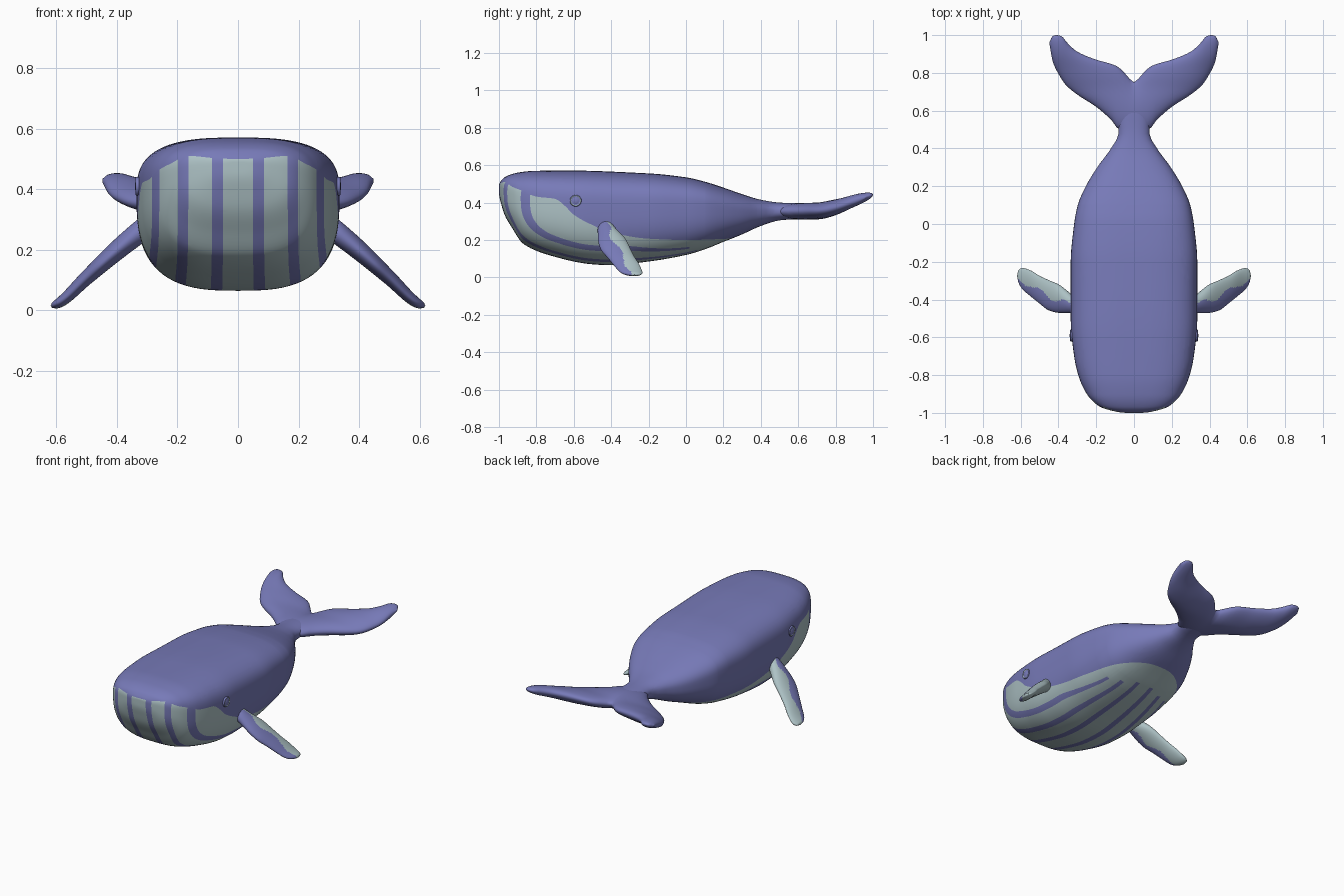
import bpy, bmesh, math
from math import sin, cos, pi, sqrt

if "Cube" in bpy.data.objects:
    bpy.data.objects.remove(bpy.data.objects["Cube"])


def material(name, rgb):
    m = bpy.data.materials.new(name)
    m.diffuse_color = (*rgb, 1)
    m.use_nodes = True
    m.node_tree.nodes["Principled BSDF"].inputs["Base Color"].default_value = m.diffuse_color
    return m


BLUE = material("violet_blue_skin", (0.185, 0.195, 0.48))
PALE = material("pale_grey_belly", (0.42, 0.54, 0.56))


def curve(pts, warp=lambda v: v):
    """Smooth interpolation through (position, value) points."""
    k = [(warp(a), b) for a, b in pts]
    n = len(k)
    sl = [(k[i + 1][1] - k[i][1]) / (k[i + 1][0] - k[i][0]) for i in range(n - 1)]
    # limited tangents, so the curve never overshoots its points
    tan = [sl[0]] + [0 if a * b <= 0 else 2 * a * b / (a + b)
                     for a, b in zip(sl, sl[1:])] + [sl[-1]]

    def f(v):
        v = min(max(warp(v), k[0][0]), k[-1][0])
        i = 0
        while i < n - 2 and v > k[i + 1][0]:
            i += 1
        h = k[i + 1][0] - k[i][0]
        t = (v - k[i][0]) / h
        return (k[i][1] * (1 + 2 * t) * (1 - t) ** 2 + k[i + 1][1] * t * t * (3 - 2 * t)
                + h * t * (1 - t) * (tan[i] * (1 - t) - tan[i + 1] * t))
    return f


def loft(rings):
    """Closed skin through a list of equal-length rings."""
    bm = bmesh.new()
    vs = [[bm.verts.new(p) for p in r] for r in rings]
    n = len(vs[0])
    for a, b in zip(vs, vs[1:]):
        for i in range(n):
            j = (i + 1) % n
            bm.faces.new((a[i], a[j], b[j], b[i]))
    bm.faces.new(vs[0])
    bm.faces.new(vs[-1])
    bmesh.ops.recalc_face_normals(bm, faces=bm.faces)
    return bm


def finish(bm, name):
    for f in bm.faces:
        f.smooth = True
    me = bpy.data.meshes.new(name)
    bm.to_mesh(me)
    bm.free()
    me.materials.append(BLUE)
    me.materials.append(PALE)
    ob = bpy.data.objects.new(name, me)
    bpy.context.collection.objects.link(ob)
    return ob


# Body profiles along y: half width, top and bottom
root = lambda y: sqrt(max(y + 1, 0))
width = curve([(-1, .03), (-.99, .11), (-.97, .175), (-.95, .205), (-.9, .25), (-.8, .295),
               (-.7, .317), (-.5, .335), (-.2, .335), (0, .317), (.1, .298), (.2, .255),
               (.3, .195), (.4, .122), (.48, .082), (.55, .085), (.65, .085), (.72, .04)], root)
top = curve([(-1, .49), (-.99, .515), (-.97, .535), (-.9, .56), (-.8, .57), (-.6, .571),
             (-.2, .556), (0, .535), (.1, .512), (.2, .48), (.3, .445), (.4, .415),
             (.5, .40), (.62, .395), (.72, .38)], root)
bottom = curve([(-1, .46), (-.99, .40), (-.97, .335), (-.93, .265), (-.87, .18), (-.7, .11),
                (-.5, .07), (-.4, .065), (-.2, .085), (0, .12), (.1, .15), (.2, .19),
                (.3, .23), (.4, .275), (.5, .305), (.62, .315), (.72, .34)], root)


def body_point(y, a):
    w, t, b = width(y), top(y), bottom(y)
    k = min(max((y - .1) / .4, 0), 1)
    zc = b + (.63 - .13 * k) * (t - b)
    e = 2 / (2.9 - .7 * k)
    c, s = cos(a), sin(a)
    h = t - zc if s > 0 else zc - b
    return (w * math.copysign(abs(c) ** e, c), y, zc + h * math.copysign(abs(s) ** e, s))


N, M = 80, 96
bm = loft([[body_point(-1 + (i / M * sqrt(1.72)) ** 2, 2 * pi * j / N) for j in range(N)]
           for i in range(M + 1)])

# Belly grooves: cut along the stripe edges, then along the upper belly line
spread = curve([(-1, .95), (-.8, .97), (-.5, 1), (-.35, 1), (-.2, .935), (0, .78), (.2, .64), (.35, .5)])
belly = curve([(-1, .50), (-.97, .51), (-.93, .485), (-.88, .465), (-.8, .432), (-.7, .42),
               (-.65, .385), (-.6, .335), (-.5, .28), (-.4, .24), (-.2, .207), (0, .20), (.3, .21)])
GROOVES = [(.052, .09, .1), (.172, .207, .06), (.27, .293, .02)]


def cut(co, no):
    bmesh.ops.bisect_plane(bm, geom=bm.verts[:] + bm.edges[:] + bm.faces[:],
                           dist=1e-5, plane_co=co, plane_no=no)


for v in bm.verts:
    v.co.x /= spread(v.co.y)
for lo, hi, end in GROOVES:
    for x in (lo, hi, -lo, -hi):
        cut((x, 0, 0), (1, 0, 0))
    cut((0, end, 0), (0, 1, 0))
for v in bm.verts:
    v.co.x *= spread(v.co.y)
    v.co.z -= belly(v.co.y)
cut((0, 0, 0), (0, 0, 1))
for v in bm.verts:
    v.co.z += belly(v.co.y)
for f in bm.faces:
    c = f.calc_center_median()
    u = abs(c.x) / spread(c.y)
    groove = any(lo < u < hi and c.y < end for lo, hi, end in GROOVES)
    f.material_index = int(c.z < belly(c.y) and c.y < .3 and not groove)
finish(bm, "body")

# Tail flukes: one span from tip to tip
lead = curve([(0, .47), (.08, .50), (.12, .55), (.2, .62), (.3, .685), (.36, .735),
              (.40, .795), (.43, .86), (.447, .95)])
trail = curve([(0, .75), (.03, .775), (.06, .812), (.1, .84), (.2, .87), (.3, .912),
               (.35, .955), (.385, .995), (.41, 1.0), (.43, .995), (.447, .965)])
thick = curve([(0, .044), (.2, .045), (.3, .041), (.4, .03), (.43, .02), (.447, .006)])
rise = curve([(.45, .352), (.7, .355), (.8, .375), (.9, .41), (1, .442)])
rings = []
for i in range(61):
    x = .447 * sin(pi / 2 * (i / 30 - 1))
    a, b, t = lead(abs(x)), trail(abs(x)), thick(abs(x))
    ring = []
    for j in range(32):
        q = 2 * pi * j / 32
        y = (a + b) / 2 + (b - a) / 2 * cos(q)
        ring.append((x, y, rise(y) + t * sin(q)))
    rings.append(ring)
finish(loft(rings), "tail_flukes")

# Side fins: swept down and back, pale on the rear half with a wavy edge
f_lead = curve([(.29, -.46), (.33, -.472), (.4, -.47), (.45, -.457), (.5, -.42), (.55, -.38),
                (.59, -.345), (.61, -.31), (.616, -.285)])
f_trail = curve([(.29, -.40), (.33, -.375), (.4, -.32), (.45, -.298), (.5, -.275),
                 (.55, -.245), (.59, -.233), (.61, -.243), (.616, -.265)])
f_z = curve([(.29, .285), (.33, .255), (.4, .198), (.5, .108), (.59, .025), (.616, .012)])
f_thick = curve([(.29, .038), (.33, .036), (.4, .032), (.5, .024), (.58, .018), (.605, .013), (.616, .004)])
for side, name in ((1, "right_fin"), (-1, "left_fin")):
    rings = []
    for i in range(41):
        x = .29 + .326 * sin(pi / 2 * i / 40)
        a, b, t = f_lead(x), f_trail(x), f_thick(x)
        rings.append([(side * (x + .6 * t * sin(q)), (a + b) / 2 + (b - a) / 2 * cos(q),
                       max(f_z(x) + .8 * t * sin(q), 0))
                      for q in (2 * pi * j / 64 for j in range(64))])
    bm = loft(rings)
    for f in bm.faces:
        c = f.calc_center_median()
        x = min(abs(c.x), .61)
        a, b = f_lead(x), f_trail(x)
        edge = -.1 + .2 * sin((x - .33) * 48) - .5 * max(0, x - .55) / .06
        f.material_index = int((c.y - (a + b) / 2) / ((b - a) / 2) > edge)
    finish(bm, name)

# Eyes: a low dome with a thin pale ring
for side, name in ((1, "right"), (-1, "left")):
    x = side * (width(-.59) - .001)
    profile = [(.031, -.012), (.031, .005), (.029, .008), (.026, .008), (.024, .005),
               (.016, .009), (.006, .011)]
    bm = loft([[(x + side * d, -.59 + r * cos(q), .41 + r * sin(q))
                for q in (2 * pi * j / 24 for j in range(24))] for r, d in profile])
    for f in bm.faces:
        c = f.calc_center_median()
        r = math.hypot(c.y + .59, c.z - .41)
        f.material_index = int(.0245 < r < .0295)
    finish(bm, name + "_eye")
